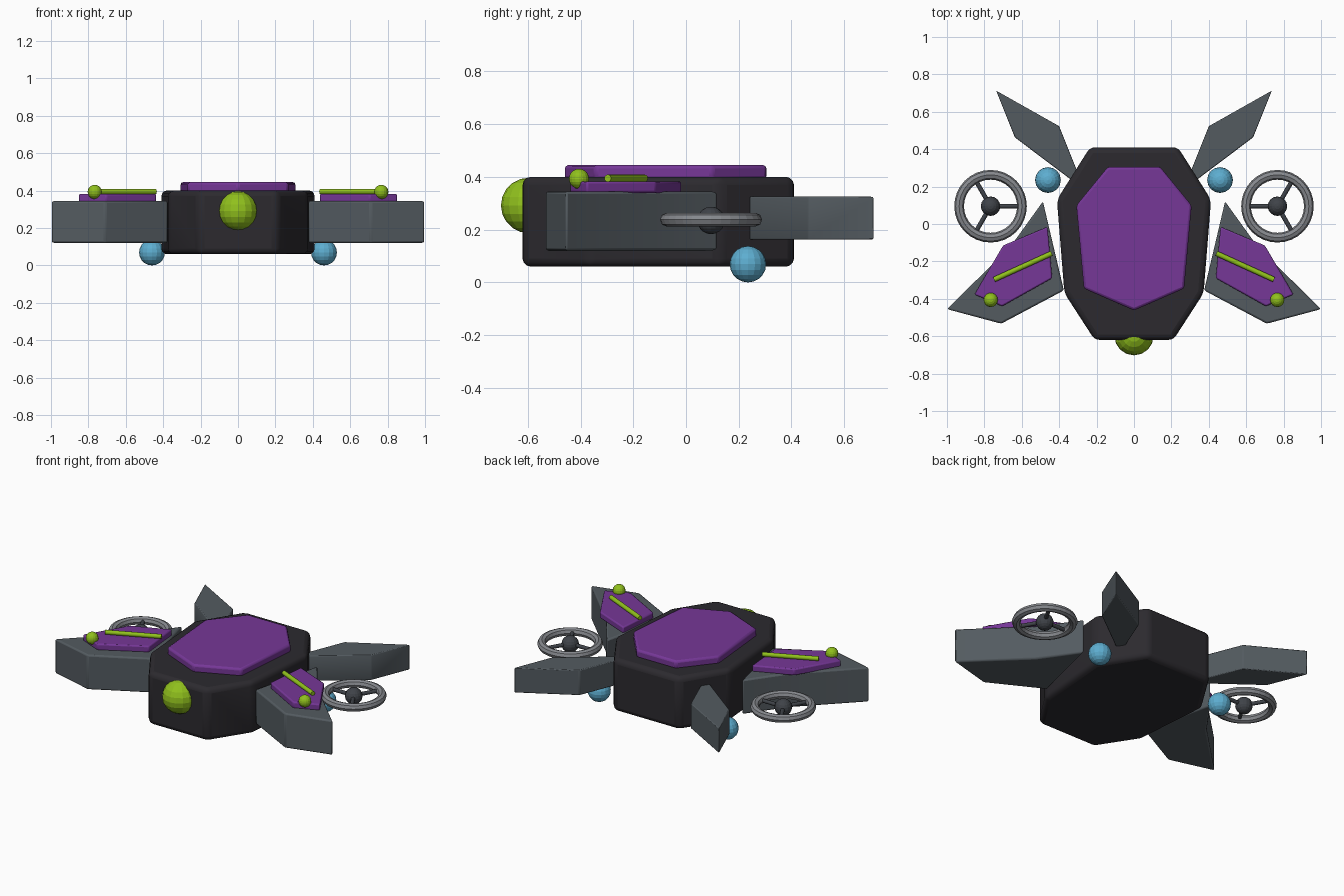
import bpy, bmesh, math
from mathutils import Vector

if "Cube" in bpy.data.objects:
    bpy.data.objects.remove(bpy.data.objects["Cube"])


def material(name, rgb):
    m = bpy.data.materials.new(name)
    m.diffuse_color = (*rgb, 1)
    m.use_nodes = True
    m.node_tree.nodes["Principled BSDF"].inputs["Base Color"].default_value = m.diffuse_color
    return m


BLACK = material("charcoal", (0.025, 0.023, 0.028))
SLATE = material("slate_grey", (0.087, 0.104, 0.117))
PURPLE = material("purple", (0.18, 0.038, 0.31))
LIME = material("lime", (0.28, 0.53, 0.012))
BLUE = material("sky_blue", (0.11, 0.42, 0.63))
STEEL = material("steel", (0.24, 0.25, 0.27))
DARK = material("dark_steel", (0.05, 0.056, 0.066))


def finish(name, bm, mat, bevel=0, segments=2, smooth=False):
    bmesh.ops.recalc_face_normals(bm, faces=bm.faces)
    mesh = bpy.data.meshes.new(name)
    bm.to_mesh(mesh)
    bm.free()
    mesh.materials.append(mat)
    obj = bpy.data.objects.new(name, mesh)
    bpy.context.collection.objects.link(obj)
    if bevel:
        mod = obj.modifiers.new("bevel", 'BEVEL')
        mod.width, mod.segments = bevel, segments
        mod.limit_method = 'ANGLE'
        mod.angle_limit = math.radians(20)
    if smooth:
        bpy.context.view_layer.objects.active = obj
        obj.select_set(True)
        bpy.ops.object.shade_smooth_by_angle(angle=math.radians(35))
        obj.select_set(False)
    return obj


def slab(name, outline, z0, z1, mat, bevel, segments=2):
    """Flat outline pulled up from z0 to z1 with softened edges."""
    bm = bmesh.new()
    face = bm.faces.new([bm.verts.new((x, y, z0)) for x, y in outline])
    ext = bmesh.ops.extrude_face_region(bm, geom=[face])
    top = [v for v in ext["geom"] if isinstance(v, bmesh.types.BMVert)]
    bmesh.ops.translate(bm, verts=top, vec=(0, 0, z1 - z0))
    return finish(name, bm, mat, bevel, segments, True)


def ball(name, centre, radius, mat, u=16, v=10):
    bm = bmesh.new()
    bmesh.ops.create_uvsphere(bm, u_segments=u, v_segments=v, radius=radius)
    bmesh.ops.translate(bm, verts=bm.verts, vec=centre)
    return finish(name, bm, mat)


def rod(name, a, b, radius, mat):
    a, b = Vector(a), Vector(b)
    bm = bmesh.new()
    bmesh.ops.create_cone(bm, cap_ends=True, segments=12, radius1=radius,
                          radius2=radius, depth=(b - a).length)
    bmesh.ops.rotate(bm, verts=bm.verts, cent=(0, 0, 0),
                     matrix=(b - a).to_track_quat('Z', 'Y').to_matrix())
    bmesh.ops.translate(bm, verts=bm.verts, vec=(a + b) / 2)
    return finish(name, bm, mat, smooth=True)


def ring(name, centre, major, minor, mat, n=32, m=8):
    bm = bmesh.new()
    loops = []
    for i in range(n):
        a = 2 * math.pi * i / n
        loop = []
        for j in range(m):
            b = 2 * math.pi * j / m
            r = major + minor * math.cos(b)
            loop.append(bm.verts.new((centre[0] + r * math.cos(a),
                                      centre[1] + r * math.sin(a),
                                      centre[2] + minor * math.sin(b))))
        loops.append(loop)
    for i in range(n):
        p, q = loops[i], loops[(i + 1) % n]
        for j in range(m):
            k = (j + 1) % m
            bm.faces.new((p[j], q[j], q[k], p[k]))
    return finish(name, bm, mat)


def both(half):
    """Right half outline, closed with its mirror image."""
    return half + [(-x, y) for x, y in reversed(half) if x]


# Hull, canopy plate and nose light
slab("hull", both([(0.235, 0.41), (0.412, 0.13), (0.372, -0.37), (0.21, -0.62)]),
     0.06, 0.40, BLACK, 0.03, 3)
slab("canopy_plate", both([(0.14, 0.305), (0.308, 0.10), (0.268, -0.345), (0, -0.462)]),
     0.39, 0.445, PURPLE, 0.013)
ball("nose_light", (0, -0.597, 0.292), 0.105, LIME)

WING = [(0.487, 0.12), (0.66, -0.12), (1.0, -0.455), (0.71, -0.533), (0.375, -0.355)]
PANEL = [(0.463, -0.015), (0.70, -0.115), (0.853, -0.377), (0.705, -0.44), (0.437, -0.29)]
FIN = [(0.737, 0.713), (0.40, 0.523), (0.285, 0.235), (0.345, 0.243), (0.637, 0.463)]

for side, s in (("right", 1), ("left", -1)):
    def flip(points):
        return [(s * x, y) for x, y in points]

    # Front wing with its panel, light bar and tip light
    slab(side + "_wing", flip(WING), 0.12, 0.345, SLATE, 0.01)
    slab(side + "_wing_panel", flip(PANEL), 0.34, 0.383, PURPLE, 0.008)
    rod(side + "_light_bar", (s * 0.44, -0.157, 0.395), (s * 0.748, -0.297, 0.395),
        0.014, LIME)
    ball(side + "_tip_light", (s * 0.766, -0.406, 0.393), 0.038, LIME)

    # Tail fin and blue pod
    slab(side + "_tail_fin", flip(FIN), 0.162, 0.325, SLATE, 0.005)
    ball(side + "_pod", (s * 0.46, 0.235, 0.069), 0.069, BLUE)

    # Rotor: guard ring, hub and three spokes
    c = Vector((s * 0.767, 0.095, 0.238))
    ring(side + "_rotor_ring", c, 0.168, 0.026, STEEL)
    ball(side + "_rotor_hub", c - Vector((0, 0, 0.003)), 0.052, DARK)
    for i in range(3):
        a = math.pi + i * 2 * math.pi / 3
        tip = c + 0.165 * Vector((s * math.cos(a), math.sin(a), 0))
        rod(f"{side}_rotor_spoke_{i + 1}", c, tip, 0.012, DARK)
